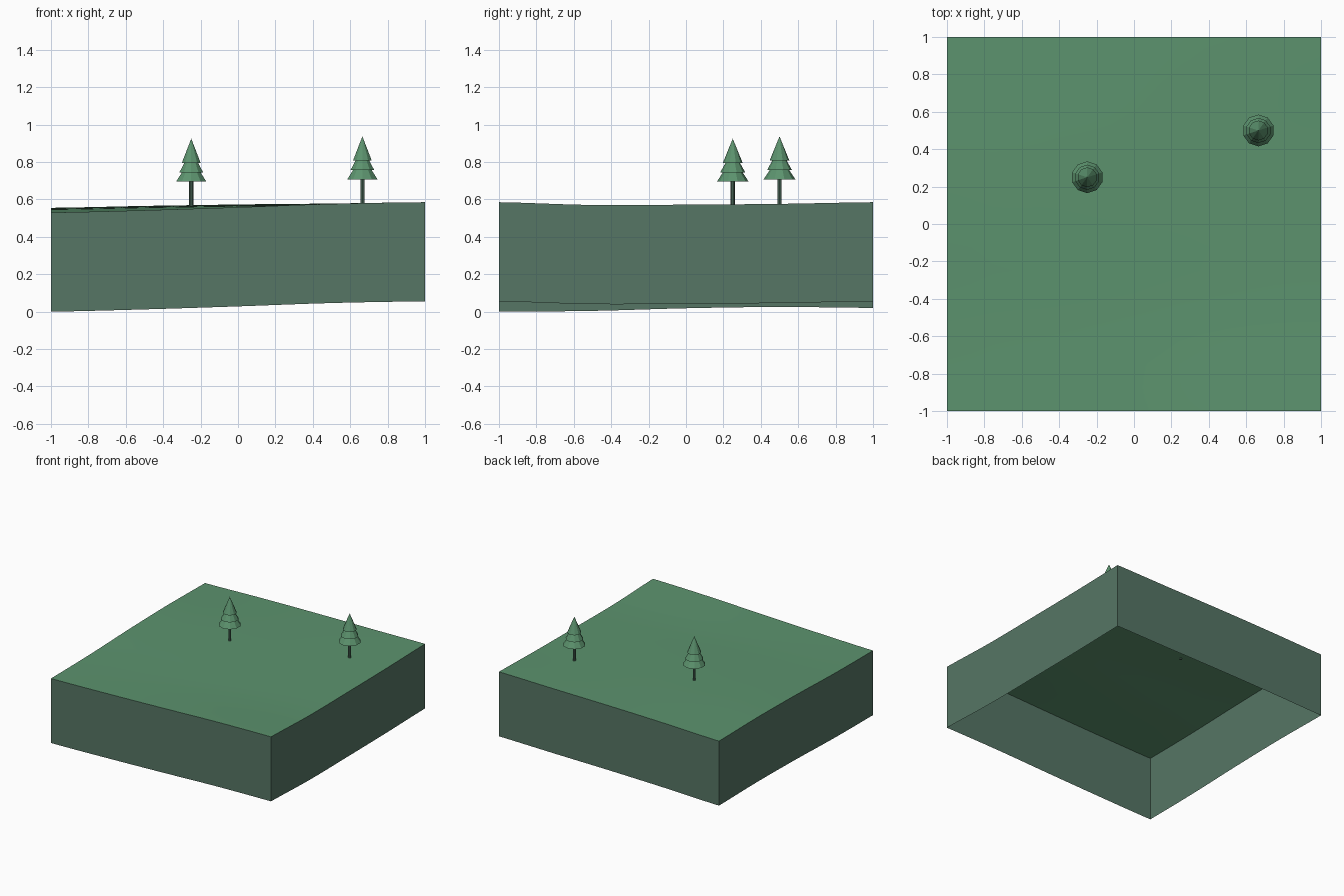
import bpy, bmesh
from math import floor

cube = bpy.data.objects.get("Cube")
if cube:
    bpy.data.objects.remove(cube, do_unlink=True)


def material(name, colour):
    m = bpy.data.materials.new(name)
    m.use_nodes = True
    m.diffuse_color = (*colour, 1)
    m.node_tree.nodes["Principled BSDF"].inputs["Base Color"].default_value = (*colour, 1)
    return m


GREEN = material("grass green", (0.107, 0.292, 0.156))
DARK = material("dull green", (0.093, 0.181, 0.130))


def finish(bm, name, mats):
    mesh = bpy.data.meshes.new(name)
    bm.to_mesh(mesh)
    bm.free()
    for m in mats:
        mesh.materials.append(m)
    obj = bpy.data.objects.new(name, mesh)
    bpy.context.collection.objects.link(obj)
    return obj


# Gentle ground relief: rows run front to back, values run from -x to +x
RELIEF = [
    (0.000, 0.012, 0.028, 0.046, 0.055),
    (0.004, 0.015, 0.026, 0.035, 0.040),
    (0.018, 0.028, 0.036, 0.040, 0.042),
    (0.025, 0.035, 0.041, 0.044, 0.046),
    (0.020, 0.034, 0.043, 0.048, 0.055),
]
DEPTH = 0.53


def spline(values, t):
    """Smooth curve through evenly spaced values, t from -1 to 1."""
    last = len(values) - 1
    s = (t + 1) / 2 * last
    i = min(floor(s), last - 1)
    f = s - i
    a, b, c, d = (values[min(max(i + k, 0), last)] for k in (-1, 0, 1, 2))
    return b + f / 2 * (c - a + f * (2*a - 5*b + 4*c - d + f * (3*(b - c) + d - a)))


def relief(x, y):
    return spline([spline(row, x) for row in RELIEF], y)


# Ground: relief sheet with its rim extruded down, open underneath
bm = bmesh.new()
bmesh.ops.create_grid(bm, x_segments=16, y_segments=16, size=1)
for v in bm.verts:
    v.co.z = max(relief(v.co.x, v.co.y), 0) + DEPTH
rim = [e for e in bm.edges if e.is_boundary]
skirt = bmesh.ops.extrude_edge_only(bm, edges=rim)["geom"]
for item in skirt:
    if isinstance(item, bmesh.types.BMVert):
        item.co.z -= DEPTH
    elif isinstance(item, bmesh.types.BMFace):
        item.material_index = 1
bmesh.ops.recalc_face_normals(bm, faces=bm.faces)
if max(bm.faces, key=lambda f: f.calc_center_median().z).normal.z < 0:
    bmesh.ops.reverse_faces(bm, faces=bm.faces)
ground = finish(bm, "ground_block", [GREEN, DARK])
bpy.context.view_layer.objects.active = ground
ground.select_set(True)
bpy.ops.object.shade_smooth_by_angle()


# Conifers: thin trunk and three stacked tiers
def cone(name, x, y, bottom, top, r1, r2, mat, sides=10):
    bm = bmesh.new()
    bmesh.ops.create_cone(bm, cap_ends=True, segments=sides, radius1=r1,
                          radius2=r2, depth=top - bottom)
    bmesh.ops.translate(bm, verts=bm.verts, vec=(x, y, (bottom + top) / 2))
    finish(bm, name, [mat])


TIERS = [("lower", 0.0, 0.053, 0.085, 0.050),
         ("middle", 0.049, 0.105, 0.067, 0.036),
         ("upper", 0.100, 0.230, 0.053, 0.0)]

for side, x, y, z in (("right", -0.25, 0.25, 0.695), ("left", 0.665, 0.5, 0.707)):
    cone(f"{side}_tree_trunk", x, y, z - 0.135, z + 0.01, 0.011, 0.011, DARK, 8)
    for tier, low, high, r1, r2 in TIERS:
        cone(f"{side}_tree_{tier}_tier", x, y, z + low, z + high, r1, r2, GREEN)
